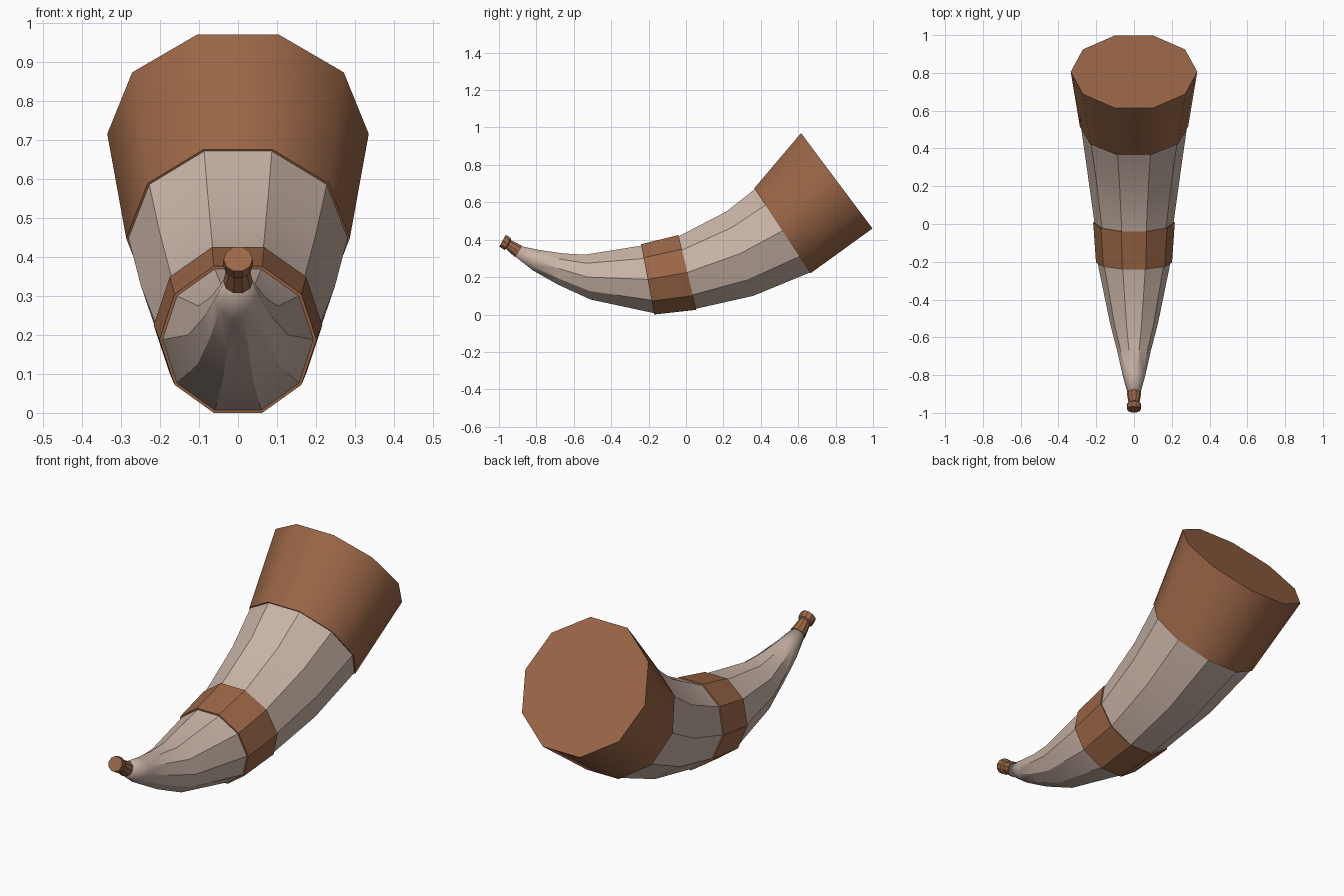
import bpy, bmesh, math
from mathutils import Vector

if "Cube" in bpy.data.objects:
    bpy.data.objects.remove(bpy.data.objects["Cube"], do_unlink=True)

SIDES = 10
STEP = math.tau / SIDES


def material(name, rgb):
    mat = bpy.data.materials.new(name)
    mat.use_nodes = True
    mat.diffuse_color = (*rgb, 1)
    mat.node_tree.nodes["Principled BSDF"].inputs["Base Color"].default_value = (*rgb, 1)
    return mat


bone = material("pale bone", (0.59, 0.46, 0.39))
leather = material("brown leather", (0.33, 0.135, 0.063))


def scaled(section, k):
    """Shrink or grow a section about its centre."""
    top, bottom = map(Vector, section)
    mid = (top + bottom) / 2
    return mid + (top - mid) * k, mid + (bottom - mid) * k


def loft(name, sections, mat, smooth=None):
    """Skin tilted decagons; each section is its top and bottom (y, z)."""
    bm = bmesh.new()
    rings = []
    for section in sections:
        top, bottom = map(Vector, section)
        mid, half = (top + bottom) / 2, (top - bottom) / 2
        up = half / math.cos(STEP / 2)
        ring = []
        for i in range(SIDES):
            a = STEP * (i + 0.5)
            p = mid + up * math.cos(a)
            ring.append(bm.verts.new((up.length * math.sin(a), p.x, p.y)))
        rings.append(ring)
    for a, b in zip(rings, rings[1:]):
        for i in range(SIDES):
            j = (i + 1) % SIDES
            bm.faces.new((a[i], a[j], b[j], b[i]))
    bm.faces.new(rings[0])
    bm.faces.new(rings[-1])
    bmesh.ops.recalc_face_normals(bm, faces=bm.faces)
    # Smooth everywhere except creases; the rule may also soften chosen edges
    for f in bm.faces:
        f.smooth = True
    for e in bm.edges:
        soft = smooth is not None and smooth(e)
        e.smooth = soft or e.calc_face_angle(0) < math.radians(28)
    mesh = bpy.data.meshes.new(name)
    bm.to_mesh(mesh)
    bm.free()
    mesh.materials.append(mat)
    obj = bpy.data.objects.new(name, mesh)
    bpy.context.collection.objects.link(obj)
    return obj


# Main sections: top point, bottom point
mouth = ((0.615, 0.97), (0.997, 0.46))
cap_end = ((0.365, 0.675), (0.665, 0.22))
band_back = ((-0.04, 0.425), (0.055, 0.025))
band_front = ((-0.24, 0.376), (-0.17, 0.0))
neck_base = ((-0.877, 0.368), (-0.915, 0.307))
neck_end = ((-0.935, 0.397), (-0.962, 0.35))

# Curved horn body, rounded towards the tip
loft("horn_body", [
    scaled(cap_end, 0.98),
    ((0.215, 0.55), (0.36, 0.10)),
    scaled(band_back, 0.97),
    scaled(band_front, 0.96),
    ((-0.54, 0.32), (-0.51, 0.08)),
    ((-0.66, 0.327), (-0.685, 0.16)),
    ((-0.785, 0.345), (-0.82, 0.237)),
    scaled(neck_base, 0.9),
], bone, lambda e: all(v.co.y < -0.77 for v in e.verts))

# Wide leather cap closing the mouth, with smooth sides
loft("mouth_cap", [cap_end, mouth], leather,
     lambda e: abs(e.verts[0].co.y - e.verts[1].co.y) > 0.2
     and e.calc_face_angle(0) < math.radians(50))

# Band around the middle
loft("middle_band", [band_front, band_back], leather)

# Neck and knob at the tip
loft("tip_neck", [neck_base, neck_end], leather)
loft("tip_knob", [
    scaled(neck_end, 0.9),
    ((-0.937, 0.408), (-0.97, 0.345)),
    ((-0.951, 0.42), (-0.985, 0.355)),
    ((-0.965, 0.425), (-0.998, 0.363)),
], leather)
